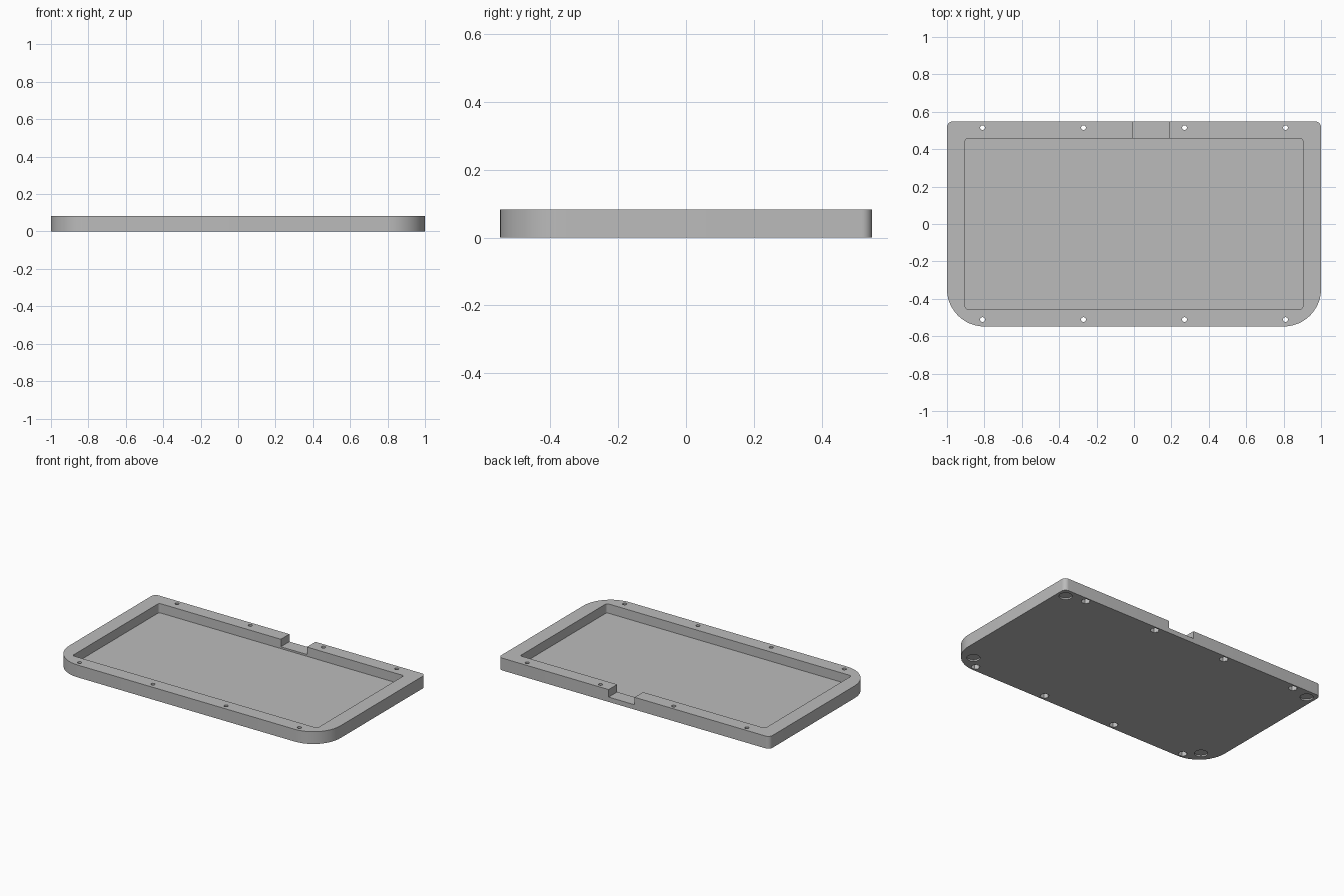
import bpy
import bmesh
from math import cos, sin, pi, radians

if "Cube" in bpy.data.objects:
    bpy.data.objects.remove(bpy.data.objects["Cube"])

HEIGHT, FLOOR, NOTCH_FLOOR = 0.082, 0.02, 0.032

grey = bpy.data.materials.new("plain grey")
grey.use_nodes = True
colour = (0.5, 0.5, 0.5, 1)
grey.diffuse_color = colour
grey.node_tree.nodes["Principled BSDF"].inputs["Base Color"].default_value = colour


def rounded_rect(x0, x1, y0, y1, r_front, r_back, steps=12):
    """Counter-clockwise outline with its own radius for front and back corners."""
    corners = [(x0, y0, 1, 1, r_front, pi), (x1, y0, -1, 1, r_front, 1.5 * pi),
               (x1, y1, -1, -1, r_back, 0), (x0, y1, 1, -1, r_back, pi / 2)]
    points = []
    for x, y, sx, sy, r, start in corners:
        for i in range(steps + 1):
            a = start + i / steps * pi / 2
            points.append((x + sx * r + r * cos(a), y + sy * r + r * sin(a)))
    return points


def circle(x, y, r, sides):
    return [(x + r * cos(2 * pi * i / sides), y + r * sin(2 * pi * i / sides))
            for i in range(sides)]


def prisms(name, items):
    """One object made of outlines extruded from z0 to z1."""
    bm = bmesh.new()
    for outline, z0, z1 in items:
        low = [bm.verts.new((x, y, z0)) for x, y in outline]
        high = [bm.verts.new((x, y, z1)) for x, y in outline]
        bm.faces.new(low[::-1])
        bm.faces.new(high)
        for i in range(len(low)):
            j = (i + 1) % len(low)
            bm.faces.new((low[i], low[j], high[j], high[i]))
    mesh = bpy.data.meshes.new(name)
    bm.to_mesh(mesh)
    bm.free()
    mesh.materials.append(grey)
    obj = bpy.data.objects.new(name, mesh)
    bpy.context.collection.objects.link(obj)
    return obj


# Tray body with large front corners and small back corners
tray = prisms("tray", [(rounded_rect(-1, 1, -0.548, 0.548, 0.2, 0.03), 0, HEIGHT)])

# Main recess and the cable notch in the back wall
recess = prisms("recess_cutter", [
    (rounded_rect(-0.903, 0.903, -0.455, 0.458, 0.015, 0.015, 4), FLOOR, 0.2)])
notch = prisms("notch_cutter", [
    ([(-0.005, 0.44), (0.187, 0.44), (0.187, 0.7), (-0.005, 0.7)], NOTCH_FLOOR, 0.2)])

# Screw holes, with wider pockets underneath
screws = [(x, y) for x in (-0.81, -0.27, 0.27, 0.81) for y in (-0.511, 0.515)]
holes = prisms("screw_hole_cutter", [(circle(x, y, 0.013, 20), 0.02, 0.2) for x, y in screws])
pockets = prisms("nut_pocket_cutter", [(circle(x, y, 0.028, 6), -0.1, 0.045) for x, y in screws])

# Shallow round foot recesses in the underside corners
feet = prisms("foot_recess_cutter", [
    (circle(side * x, y, 0.04, 32), -0.1, 0.01)
    for side in (-1, 1) for x, y in ((0.942, 0.486), (0.89, -0.436))])

cutters = (recess, notch, holes, pockets, feet)
for cutter in cutters:
    cutter.hide_render = True
    cutter.hide_set(True)
    cut = tray.modifiers.new(cutter.name, "BOOLEAN")
    cut.operation = "DIFFERENCE"
    cut.solver = "EXACT"
    cut.object = cutter

# Bake the cuts, then remove the cutters
bpy.context.view_layer.update()
evaluated = tray.evaluated_get(bpy.context.evaluated_depsgraph_get())
baked = bpy.data.meshes.new_from_object(evaluated)
tray.modifiers.clear()
tray.data = baked
for cutter in cutters:
    bpy.data.objects.remove(cutter)

bpy.ops.object.select_all(action="DESELECT")
tray.select_set(True)
bpy.context.view_layer.objects.active = tray
bpy.ops.object.shade_smooth_by_angle(angle=radians(30))
